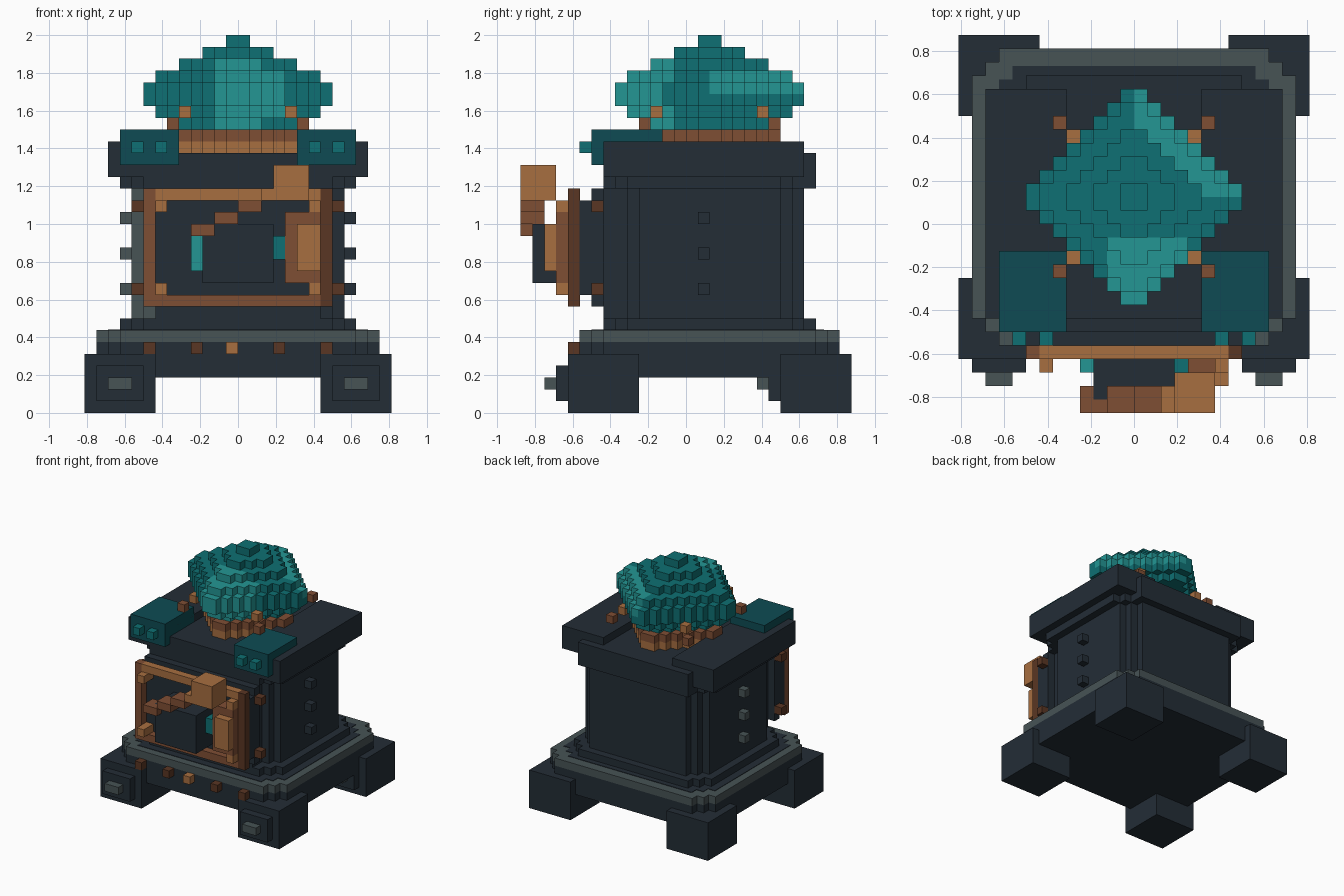
import bpy
import bmesh

U = 1 / 16  # block unit: all sizes below are in blocks

if "Cube" in bpy.data.objects:
    bpy.data.objects.remove(bpy.data.objects["Cube"], do_unlink=True)


def lin(c):
    c /= 255
    return c / 12.92 if c <= 0.04045 else ((c + 0.055) / 1.055) ** 2.4


def material(name, hexcode):
    rgb = [lin(int(hexcode[i:i + 2], 16)) for i in (0, 2, 4)]
    m = bpy.data.materials.new(name)
    m.use_nodes = True
    m.diffuse_color = (*rgb, 1)
    m.node_tree.nodes["Principled BSDF"].inputs["Base Color"].default_value = (*rgb, 1)
    return m


IRON = material("dark iron", "232d36")
GREY = material("worn grey", "475355")
UMBER = material("dark copper", "5a3623")
BROWN = material("copper", "7f4e34")
ORANGE = material("bright copper", "a76e40")
DEEP = material("deep teal", "0e4b53")
TEAL = material("teal", "0e7073")
LIGHT = material("light teal", "239694")


def finish(name, bm, *mats):
    bmesh.ops.recalc_face_normals(bm, faces=bm.faces[:])
    me = bpy.data.meshes.new(name)
    bm.to_mesh(me)
    bm.free()
    for m in mats:
        me.materials.append(m)
    ob = bpy.data.objects.new(name, me)
    ob.scale = (U, U, U)
    bpy.context.collection.objects.link(ob)
    return ob


def box(name, mat, x, y, z):
    """Box from (low, high) pairs."""
    bm = bmesh.new()
    bmesh.ops.create_cube(bm, size=1)
    for v in bm.verts:
        v.co = [r[0] if c < 0 else r[1] for c, r in zip(v.co, (x, y, z))]
    return finish(name, bm, mat)


def pair(name, mat, x, y, z):
    """Box and its mirror image across x = 0."""
    box(name + "_left", mat, x, y, z)
    box(name + "_right", mat, (-x[1], -x[0]), y, z)


def stepped(name, mats, hx, y, z, steps, rule=None):
    """Prism whose four corners are cut in one-block stairs."""
    cy, hy = (y[0] + y[1]) / 2, (y[1] - y[0]) / 2
    q = [(hx, hy - steps)]
    for i in range(1, steps + 1):
        q += [(hx - i, hy - steps + i - 1), (hx - i, hy - steps + i)]
    outline = (q + [(-a, b) for a, b in reversed(q)]
               + [(-a, -b) for a, b in q] + [(a, -b) for a, b in reversed(q)])
    bm = bmesh.new()
    f = bm.faces.new([bm.verts.new((a, cy + b, z[0])) for a, b in outline])
    top = bmesh.ops.extrude_face_region(bm, geom=[f])["geom"]
    bmesh.ops.translate(bm, vec=(0, 0, z[1] - z[0]),
                        verts=[v for v in top if isinstance(v, bmesh.types.BMVert)])
    if rule:
        for f in bm.faces:
            f.material_index = rule(f.calc_center_median())
    return finish(name, bm, *mats)


# Feet with stepped badges
for end, y0 in (("front", -10), ("back", 8)):
    pair(end + "_foot", IRON, (7, 13), (y0, y0 + 6), (0, 5))
    pair(end + "_foot_plate", IRON, (8, 12), (y0 - 1, y0), (1, 4))
    pair(end + "_foot_badge", GREY, (9, 11), (y0 - 2, y0 - 1), (2, 3))

# Base with grey rim, and studs along the front
stepped("base", [IRON], 12, (-9, 13), (3, 6), 2)
stepped("base_rim", [GREY], 12, (-9, 13), (6, 7), 2)
stepped("rim_inlay", [IRON], 11, (-8, 11.7), (7, 7.06), 2)
for i, x in enumerate((-8, -4, -1, 3, 7)):
    box("base_stud_%d" % i, ORANGE if x == -1 else UMBER, (x, x + 1), (-10, -9), (5, 6))

# Furnace body with a worn front corner
stepped("body", [IRON, GREY], 9, (-6, 10), (8, 20), 2,
        lambda c: int(c.x < -6.9 and c.y < -3.9))
box("front_panel", IRON, (-7, 7), (-7, -6), (8, 20))
stepped("lower_flange", [IRON], 10, (-7, 11), (7, 8), 2)
stepped("upper_flange", [IRON], 10, (-7, 10), (19, 20), 2)
for i, z in enumerate((10, 13, 16)):
    box("left_rivet_%d" % i, IRON, (9, 10), (1, 2), (z, z + 1))
    box("right_rivet_%d" % i, GREY, (-10, -9), (1, 2), (z, z + 1))

# Top slab: low centre between raised sides
box("slab_centre", IRON, (-8, 8), (-7, 11), (19, 22))
pair("slab_side", IRON, (5, 11), (-7, 10), (20, 23))

# Teal hatches with two knobs each
pair("hatch", DEEP, (5, 10), (-8, -2), (21, 24))
for i, x in enumerate((6, 8)):
    pair("hatch_knob_%d" % i, TEAL, (x, x + 1), (-9, -8), (22, 23))

# Door with copper frame
box("door_back", IRON, (-8, 8), (-8, -7), (9, 19))
box("door_panel", IRON, (-8, 8), (-9, -8), (10, 18))
box("frame_top", ORANGE, (-7, 7), (-10, -9), (18, 19))
box("frame_bottom", BROWN, (-7, 7), (-10, -9), (9, 10))
box("frame_right", BROWN, (-8, -7), (-10, -9), (9, 19))
box("frame_left", UMBER, (7, 8), (-10, -9), (9, 19))
for level, z in (("lower", 10), ("upper", 17)):
    pair(level + "_hinge_bolt", UMBER, (8, 9), (-8, -7), (z, z + 1))
    pair(level + "_frame_bolt", ORANGE, (6, 7), (-11, -9), (z, z + 1))

# Firebox, windows and latch
box("firebox", IRON, (-3, 3), (-13, -9), (11, 16))
box("window_right", LIGHT, (-4, -3), (-11, -9), (12, 15))
box("window_left", TEAL, (3, 4), (-11, -9), (13, 15))
box("latch_plate", BROWN, (4, 7), (-11, -9), (11, 17))
box("latch_grip", ORANGE, (5, 7), (-12, -11), (12, 16))

# Stepped lever rising to a block head
for i in range(4):
    box("lever_step_%d" % i, ORANGE if i == 3 else BROWN,
        (2 * i - 4, 2 * i - 2), (-14, -12), (15 + i, 16 + i))
box("lever_head", ORANGE, (3, 6), (-14, -11), (18, 21))

# Dome collar and claws
stepped("collar_lower", [ORANGE], 6, (-4, 8), (22, 23), 5)
stepped("collar_upper", [BROWN], 6, (-4, 8), (23, 24), 5)
for end, y_out, y_in in (("front", -4, -3), ("back", 7, 6)):
    pair(end + "_claw_base", BROWN, (5, 6), (y_out, y_out + 1), (24, 25))
    pair(end + "_claw_tip", ORANGE, (4, 5), (y_in, y_in + 1), (25, 26))

# Dome: stacked diamonds of blocks, only exposed faces kept
cells = set()
for layer, r in enumerate((5, 7, 8, 8, 7, 5, 3, 1)):
    for i in range(-r, r):
        for j in range(-r, r):
            if abs(i + 0.5) + abs(j + 0.5) <= r:
                cells.add((i, j + 2, 24 + layer))


def is_light(i, j, k):
    front_glint = -2 <= i < 4 and j < -1 and k < 30
    rim = i + j - 1 >= (8 if k == 27 else 7) - 1
    return front_glint or (i >= 0 and j >= 2 and k in (27, 28) and rim)


bm = bmesh.new()
for cell in sorted(cells):
    for axis in range(3):
        for side in (0, 1):
            near = list(cell)
            near[axis] += 2 * side - 1
            if tuple(near) in cells:
                continue
            a, b = (axis + 1) % 3, (axis + 2) % 3
            quad = []
            for da, db in ((0, 0), (1, 0), (1, 1), (0, 1)):
                p = list(cell)
                p[axis] += side
                p[a] += da
                p[b] += db
                quad.append(bm.verts.new(p))
            face = bm.faces.new(quad if side else quad[::-1])
            face.material_index = int(is_light(*cell))
bmesh.ops.remove_doubles(bm, verts=bm.verts[:], dist=0.001)
finish("dome", bm, TEAL, LIGHT)
